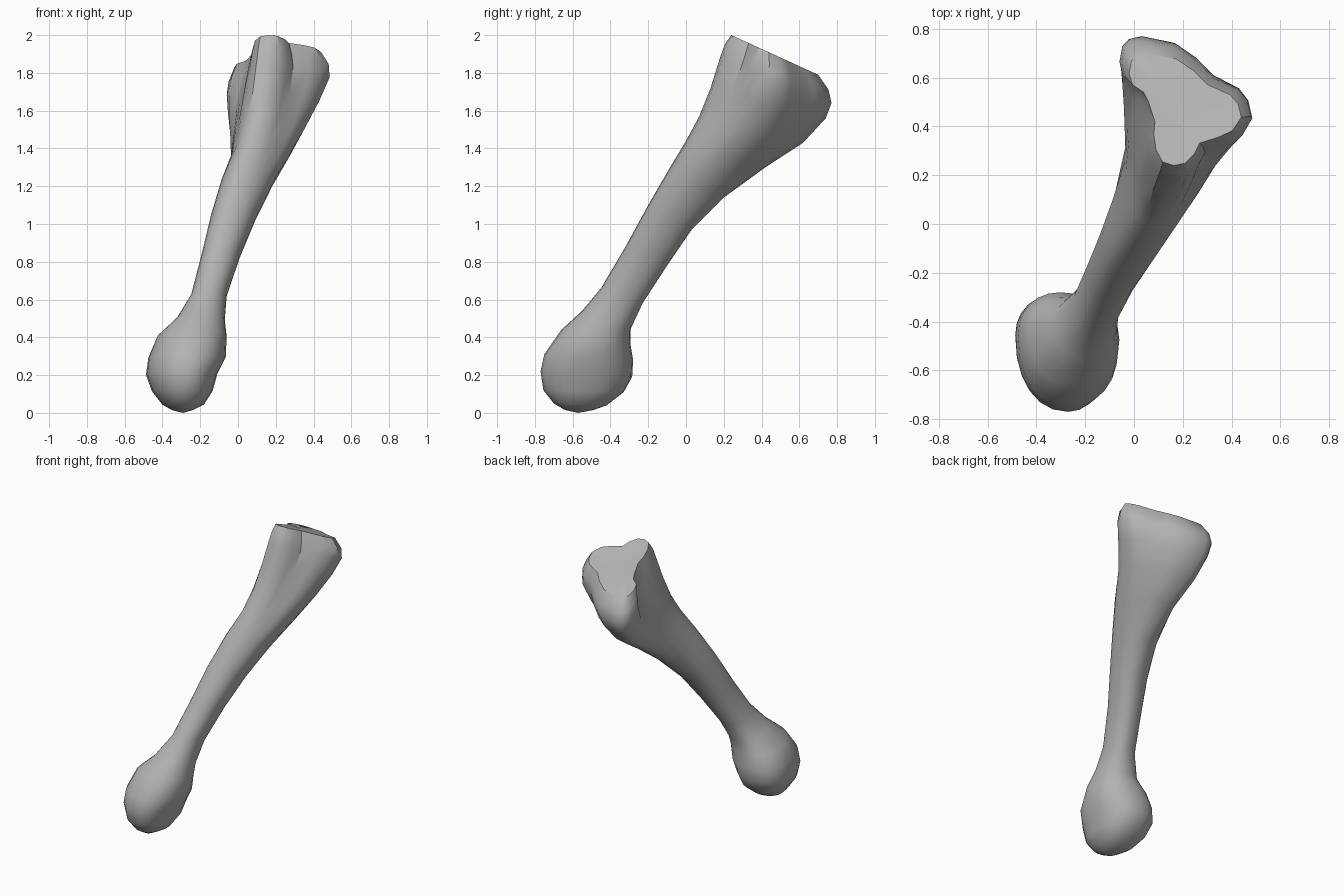
import bpy
import bmesh
import math
from mathutils import Vector

default_cube = bpy.data.objects.get("Cube")
if default_cube:
    bpy.data.objects.remove(default_cube, do_unlink=True)

QUARTER_STEPS = 6
FULLNESS = 0.92

# Sections from the lower knob to the upper joint, in hundredths:
# front y, front z, back y, back z, left-edge x, right-edge x, front x, back x
SECTIONS = [
    (-64, 1.5, -49, 1.5, -35, -24, -28, -29),
    (-70, 5, -42, 4, -40, -18, -28, -29),
    (-75.5, 12, -33, 11, -45.5, -13.5, -28, -29),
    (-77, 22, -28.5, 19, -48.7, -11, -27, -30),
    (-75, 31, -28, 28, -47.5, -6.5, -27, -30),
    (-66, 44, -29.5, 37, -43, -6, -25, -27),
    (-55, 54, -29.5, 44, -33, -7, -21, -20),
    (-45, 66, -23, 58, -25, -6, -17, -14),
    (-32, 88, -10, 78, -19.5, 1, -11, -8),
    (-20, 110, 3, 97, -14.5, 9.5, -5, -1),
    (-9, 129, 20, 114, -9.5, 18.5, 1, 6),
    (0, 144, 42, 130, -5, 28, 6, 8),
    (7, 157, 62, 143, -5.5, 35.5, 10, 7),
    (13, 172, 74, 156, -6.2, 43, 12, 5),
    (18, 188, 77, 164, -6.2, 48.5, 14, 4),
    (20.5, 195, 75.5, 171, -5, 48, 16, 5),
    (24, 200, 70, 179, -2, 44, 17, 9),
]

# Joint outline, front > right > back > left, in percent:
# across from left to right, along from front to back
JOINT = [
    (40, 0), (50, 2), (58, 10), (63, 20), (79, 25), (92, 31),
    (100, 43), (97, 55), (90, 63), (70, 72), (58, 84), (42, 95),
    (17, 100), (7, 98), (2, 93), (0, 82), (3, 72), (13, 65),
    (17, 57), (20, 48), (23, 39), (22, 28), (24, 14), (30, 3),
]


def mix(a, b, t):
    return a + (b - a) * t


def section_points(section, k):
    """Outline of four quarter arcs that turns into the joint outline as k nears 1."""
    fy, fz, by, bz, left, right, front, back = [v / 100 for v in section]
    flare = min(1.0, max(0.0, (k - 0.6) / 0.3))
    # Each stop: x, position from front to back
    stops = [(front, 0), (right, mix(0.55, 0.4, k)), (back, 1), (left, mix(0.7, 0.4, k))]
    points = []
    for i, (across, along) in enumerate(JOINT):
        q, step = divmod(i, QUARTER_STEPS)
        (x0, s0), (x1, s1) = stops[q], stops[(q + 1) % 4]
        t = step / QUARTER_STEPS * math.pi / 2
        go = math.sin(t) ** FULLNESS
        stay = 1 - math.cos(t) ** FULLNESS
        if q % 2:
            go, stay = stay, go
        x = mix(mix(x0, x1, go), mix(left, right, across / 100), flare)
        s = mix(mix(s0, s1, stay), along / 100, flare)
        points.append(Vector((x, mix(fy, by, s), mix(fz, bz, s))))
    return points


def bridge(bm, a, b):
    n = len(a)
    for i in range(n):
        j = (i + 1) % n
        bm.faces.new((a[i], a[j], b[j], b[i]))


def close_end(bm, ring, tip):
    for i in range(len(ring)):
        bm.faces.new((ring[i], ring[(i + 1) % len(ring)], tip))


# Bone shaft with both ends
bm = bmesh.new()
last = len(SECTIONS) - 1
rings = [[bm.verts.new(p) for p in section_points(s, i / last)]
         for i, s in enumerate(SECTIONS)]
for lower, upper in zip(rings, rings[1:]):
    bridge(bm, lower, upper)

# Rounded underside of the knob
close_end(bm, rings[0], bm.verts.new((-0.29, -0.57, 0)))

# Shallow dished joint surface
dish = Vector((0.2, 0.47, 1.885))
inner = [bm.verts.new(v.co.lerp(dish, 0.5)) for v in rings[-1]]
bridge(bm, rings[-1], inner)
close_end(bm, inner, bm.verts.new(dish))

bmesh.ops.recalc_face_normals(bm, faces=bm.faces[:])
mesh = bpy.data.meshes.new("bone")
bm.to_mesh(mesh)
bm.free()
bone = bpy.data.objects.new("bone", mesh)
bpy.context.collection.objects.link(bone)

# Plain grey material
grey = bpy.data.materials.new("bone grey")
colour = (0.45, 0.45, 0.45, 1)
grey.diffuse_color = colour
grey.use_nodes = True
for node in grey.node_tree.nodes:
    if node.type == "BSDF_PRINCIPLED":
        node.inputs["Base Color"].default_value = colour
mesh.materials.append(grey)

# Smooth shading that keeps the joint rim crisp
bpy.ops.object.select_all(action="DESELECT")
bone.select_set(True)
bpy.context.view_layer.objects.active = bone
bpy.ops.object.shade_smooth_by_angle(angle=math.radians(35))
